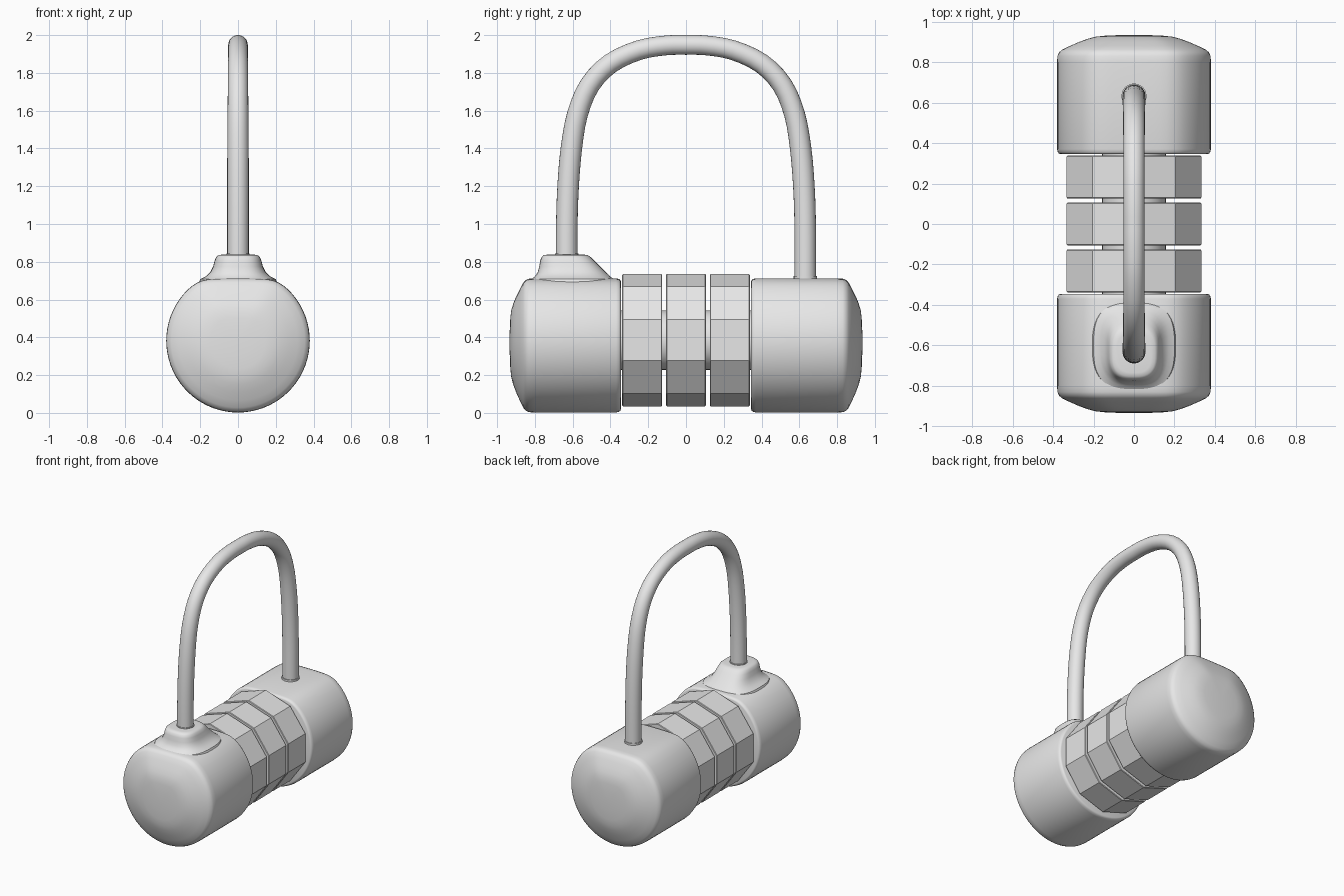
import bpy, bmesh, math
from mathutils import Vector

if "Cube" in bpy.data.objects:
    bpy.data.objects.remove(bpy.data.objects["Cube"])

grey = bpy.data.materials.new("light_grey")
grey.diffuse_color = (0.8, 0.8, 0.8, 1)
grey.use_nodes = True
grey.node_tree.nodes["Principled BSDF"].inputs["Base Color"].default_value = grey.diffuse_color


def loft(name, rings, smooth=35):
    """Skin a list of equal-length point rings and cap both ends."""
    bm = bmesh.new()
    loops = [[bm.verts.new(p) for p in r] for r in rings]
    n = len(loops[0])
    for a, b in zip(loops, loops[1:]):
        for i in range(n):
            j = (i + 1) % n
            bm.faces.new((a[i], a[j], b[j], b[i]))
    bm.faces.new(loops[0][::-1])
    bm.faces.new(loops[-1])
    bmesh.ops.recalc_face_normals(bm, faces=bm.faces)
    me = bpy.data.meshes.new(name)
    bm.to_mesh(me)
    bm.free()
    me.materials.append(grey)
    ob = bpy.data.objects.new(name, me)
    bpy.context.collection.objects.link(ob)
    if smooth:
        bpy.context.view_layer.objects.active = ob
        ob.select_set(True)
        bpy.ops.object.shade_smooth_by_angle(angle=math.radians(smooth))
        ob.select_set(False)
    return ob


def disc(y, r, n, cz=0.385, start=math.pi / 2):
    return [(r * math.cos(start + math.tau * i / n), y,
             cz + r * math.sin(start + math.tau * i / n)) for i in range(n)]


# End bodies: circle section with a softened flat top, domed outer end
def body_ring(y, s, n=72, k=60):
    pts = []
    for i in range(n):
        a = math.tau * i / n
        z = 0.382 + 0.38 * math.sin(a)
        z = -math.log(math.exp(-k * z) + math.exp(-k * 0.713)) / k
        pts.append((0.38 * math.cos(a) * s, y, 0.375 + (z - 0.375) * s))
    return pts


BODY = [(0.345, 0.955), (0.348, 0.975), (0.355, 0.99), (0.37, 1), (0.80, 1),
        (0.83, 0.995), (0.848, 0.975), (0.862, 0.93), (0.88, 0.83), (0.90, 0.71),
        (0.915, 0.6), (0.925, 0.5), (0.93, 0.38), (0.933, 0.2), (0.934, 0.05)]
for name, sign in (("front_body", -1), ("back_body", 1)):
    loft(name, [body_ring(sign * y, s) for y, s in BODY])


# Raised boss around the fixed shackle leg
def boss_ring(z, hx, y0, y1, n=48, p=0.7):
    pts = []
    for i in range(n):
        c, s = math.cos(math.tau * i / n), math.sin(math.tau * i / n)
        pts.append((hx * math.copysign(abs(c) ** p, c),
                    (y0 + y1) / 2 + (y1 - y0) / 2 * math.copysign(abs(s) ** p, s), z))
    return pts


BOSS = [(0.66, 0.22, -0.835, -0.37), (0.708, 0.20, -0.82, -0.385),
        (0.722, 0.172, -0.80, -0.40), (0.745, 0.147, -0.785, -0.425),
        (0.775, 0.132, -0.777, -0.455), (0.805, 0.124, -0.772, -0.485),
        (0.825, 0.116, -0.765, -0.505), (0.835, 0.104, -0.753, -0.52),
        (0.838, 0.085, -0.735, -0.54)]
loft("shackle_boss", [boss_ring(*r) for r in BOSS])

# Ten-sided number dials with tiny bevels, and the core behind them
for i in (-1, 0, 1):
    c, h = 0.232 * i, 0.1055
    loft("dial_%d" % (i + 2), [disc(c + d, r, 10) for d, r in
         ((-h, 0.346), (-h + 0.004, 0.35), (h - 0.004, 0.35), (h, 0.346))], 0)
loft("core", [disc(-0.36, 0.157, 40), disc(0.36, 0.157, 40)])

# Shackle: round tube swept along an arch
HALF = [(0.632, 0.55), (0.632, 0.8), (0.631, 1.0), (0.624, 1.2), (0.607, 1.4),
        (0.575, 1.58), (0.51, 1.735), (0.40, 1.85), (0.25, 1.92), (0.11, 1.945)]
path = [(-y, z) for y, z in HALF] + [(0, 1.948)] + HALF[::-1]
P = [Vector((0, y, z)) for y, z in path]
centres = []
for i in range(len(P) - 1):
    p0, p1, p2, p3 = P[max(i - 1, 0)], P[i], P[i + 1], P[min(i + 2, len(P) - 1)]
    for k in range(3):
        t = k / 3
        centres.append(0.5 * (2 * p1 + (p2 - p0) * t + (2 * p0 - 5 * p1 + 4 * p2 - p3) * t * t
                              + (3 * p1 - p0 - 3 * p2 + p3) * t ** 3))
centres.append(P[-1])
rings = []
for i, c in enumerate(centres):
    t = (centres[min(i + 1, len(centres) - 1)] - centres[max(i - 1, 0)]).normalized()
    side = Vector((1, 0, 0))
    up = t.cross(side)
    r = 0.052 + 0.005 * min(1, max(0, (1.95 - c.z) / 0.6))
    rings.append([c + r * (side * math.cos(math.tau * j / 24) + up * math.sin(math.tau * j / 24))
                  for j in range(24)])
loft("shackle", rings)

# Thin collars where the legs enter
for name, y, top in (("front_collar", -0.632, 0.844), ("back_collar", 0.632, 0.726)):
    loft(name, [[(r * math.cos(math.tau * i / 24), y + r * math.sin(math.tau * i / 24), z)
                 for i in range(24)] for z, r in ((top - 0.05, 0.062), (top, 0.062))])
